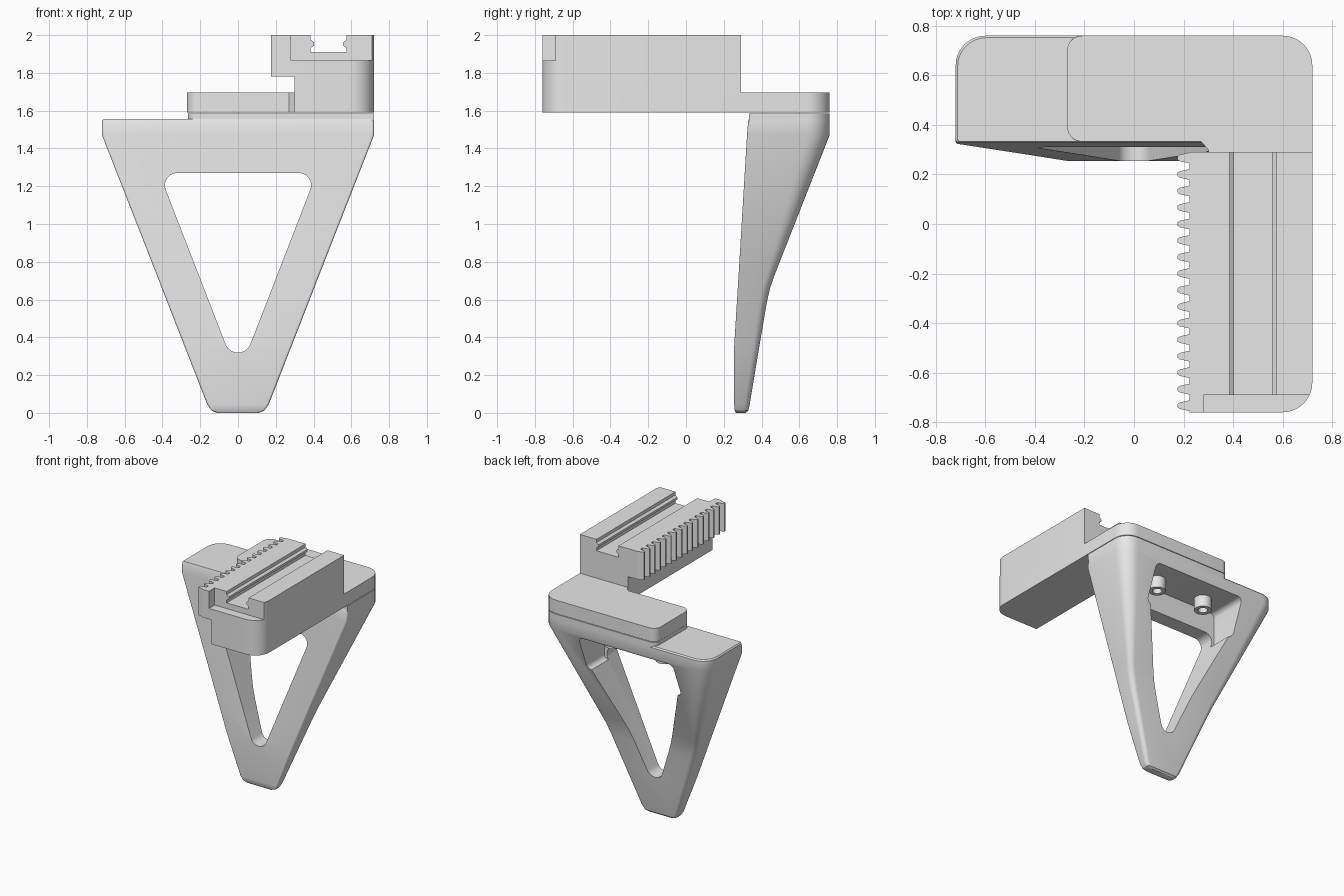
import bpy, bmesh, math
from mathutils import Vector

cube = bpy.data.objects.get("Cube")
if cube:
    bpy.data.objects.remove(cube, do_unlink=True)

GREY = (0.8, 0.8, 0.8, 1.0)
mat = bpy.data.materials.new("plain grey")
mat.use_nodes = True
mat.diffuse_color = GREY
mat.node_tree.nodes["Principled BSDF"].inputs["Base Color"].default_value = GREY


def rounded(points, steps=8):
    """Outline from (u, v, radius) corners."""
    out = []
    for i, (u, v, r) in enumerate(points):
        p = Vector((u, v))
        if r == 0:
            out.append(p)
            continue
        a = (Vector(points[i - 1][:2]) - p).normalized()
        b = (Vector(points[(i + 1) % len(points)][:2]) - p).normalized()
        half = a.angle(b) / 2
        centre = p + (a + b).normalized() * (r / math.sin(half))
        reach = r / math.tan(half)
        start = (p + a * reach - centre).normalized()
        end = (p + b * reach - centre).normalized()
        out += [centre + start.slerp(end, k / steps) * r for k in range(steps + 1)]
    return out


def finish(name, bm):
    bmesh.ops.recalc_face_normals(bm, faces=bm.faces)
    mesh = bpy.data.meshes.new(name)
    bm.to_mesh(mesh)
    bm.free()
    mesh.materials.append(mat)
    obj = bpy.data.objects.new(name, mesh)
    bpy.context.collection.objects.link(obj)
    return obj


def loft(name, rings):
    """Skin over matching rings of 3D points, capped at both ends."""
    bm = bmesh.new()
    rows = [[bm.verts.new(p) for p in ring] for ring in rings]
    n = len(rows[0])
    for low, high in zip(rows, rows[1:]):
        for i in range(n):
            j = (i + 1) % n
            bm.faces.new((low[i], low[j], high[j], high[i]))
    bm.faces.new(rows[0])
    bm.faces.new(rows[-1])
    return finish(name, bm)


def prism(name, corners, lo, hi, upright=False):
    """Outline in xy extruded along z, or in xz extruded along y."""
    flat = rounded(corners)
    return loft(name, [[(u, w, v) if upright else (u, v, w) for u, v in flat]
                       for w in (lo, hi)])


def cut(obj, cutter):
    mod = obj.modifiers.new("cut", 'BOOLEAN')
    mod.operation = 'DIFFERENCE'
    mod.solver = 'EXACT'
    mod.object = cutter
    cutter.hide_render = True
    bpy.context.view_layer.objects.active = obj
    bpy.ops.object.modifier_apply(modifier=mod.name)
    bpy.data.objects.remove(cutter, do_unlink=True)


def rect(x0, x1, y0, y1, r=0):
    return [(x0, y0, r), (x1, y0, r), (x1, y1, r), (x0, y1, r)]


# Triangular leg frame: level, half width, front, back, rear corner radius
levels = [(0, 0.11, 0.265, 0.318, 0.02), (0.012, 0.14, 0.258, 0.33, 0.025),
          (0.045, 0.163, 0.255, 0.337, 0.03), (0.35, 0.282, 0.255, 0.388, 0.035),
          (0.58, 0.372, 0.269, 0.427, 0.04), (0.66, 0.403, 0.274, 0.445, 0.042),
          (0.74, 0.434, 0.279, 0.473, 0.045), (1.47, 0.72, 0.323, 0.76, 0.12),
          (1.545, 0.72, 0.329, 0.76, 0.12), (1.555, 0.712, 0.333, 0.752, 0.115)]
rings = []
for z, w, front, back, r in levels:
    section = rounded([(-w, front, 0.012), (w, front, 0.012), (w, back, r), (-w, back, r)])
    rings.append([(x, y, z) for x, y in section])
frame = loft("leg_frame", rings)
cut(frame, prism("window_cutter",
                 [(0, 0.195, 0.07), (0.417, 1.27, 0.065), (-0.417, 1.27, 0.065)],
                 0, 1, True))
cut(frame, prism("pocket_cutter", rect(-0.41, 0.41, 1.16, 1.45, 0.04), 0.43, 1, True))

# Raised pad on the frame
prism("frame_pad", [(-0.265, 0.333, 0.05), (0.72, 0.333, 0), (0.72, 0.76, 0.12),
                    (-0.265, 0.76, 0.05)], 1.54, 1.585)

# L-shaped base of the clamp
prism("base_plate", [(-0.27, 0.333, 0.06), (0.27, 0.333, 0), (0.3, 0.3, 0),
                     (0.3, -0.76, 0), (0.72, -0.76, 0.12), (0.72, 0.76, 0.12),
                     (-0.27, 0.76, 0.06)], 1.59, 1.695)
prism("rail_wall", [(0.3, -0.76, 0), (0.72, -0.76, 0.12), (0.72, 0.29, 0),
                    (0.3, 0.29, 0)], 1.695, 1.78)

# Toothed rail
PITCH = 1 / 15
outline = [(0.225, -0.76, 0), (0.72, -0.76, 0.12), (0.72, 0.29, 0), (0.225, 0.29, 0)]
for k in range(4, -12, -1):
    y = k * PITCH
    outline += [(0.225, y + 0.022, 0), (0.185, y + 0.013, 0), (0.175, y + 0.006, 0),
                (0.175, y - 0.006, 0), (0.185, y - 0.013, 0), (0.225, y - 0.022, 0)]
rail = prism("toothed_rail", outline, 1.78, 2.0)

# Rail slot with a ridge on each wall, and the end recess
half_slot = [(0.095, 1.91), (0.095, 1.932), (0.077, 1.945), (0.077, 1.962),
             (0.095, 1.975), (0.095, 2.1)]
slot = [(0.48 + d, z, 0) for d, z in half_slot]
slot += [(0.48 - d, z, 0) for d, z in reversed(half_slot)]
cut(rail, prism("slot_cutter", slot, -1, 0.5, True))
cut(rail, prism("recess_cutter", rect(0.28, 1, -1, -0.69), 1.865, 2.1))

# Socket screws under the deck
for side, x in (("left", 0.24), ("right", -0.2)):
    bm = bmesh.new()
    bmesh.ops.create_cone(bm, cap_ends=True, segments=32, radius1=0.065,
                          radius2=0.065, depth=0.1)
    cap = min(bm.faces, key=lambda f: f.calc_center_median().z)
    bmesh.ops.inset_region(bm, faces=[cap], thickness=0.03)
    new = bmesh.ops.extrude_discrete_faces(bm, faces=[cap])["faces"][0]
    bmesh.ops.translate(bm, verts=new.verts, vec=(0, 0, 0.05))
    bmesh.ops.translate(bm, verts=bm.verts, vec=(x, 0.55, 1.405))
    finish(side + "_screw", bm)

# Smooth rounded areas, keep hard edges
for obj in bpy.context.view_layer.objects:
    obj.select_set(obj.type == 'MESH')
bpy.context.view_layer.objects.active = rail
bpy.ops.object.shade_smooth_by_angle(angle=math.radians(30))
